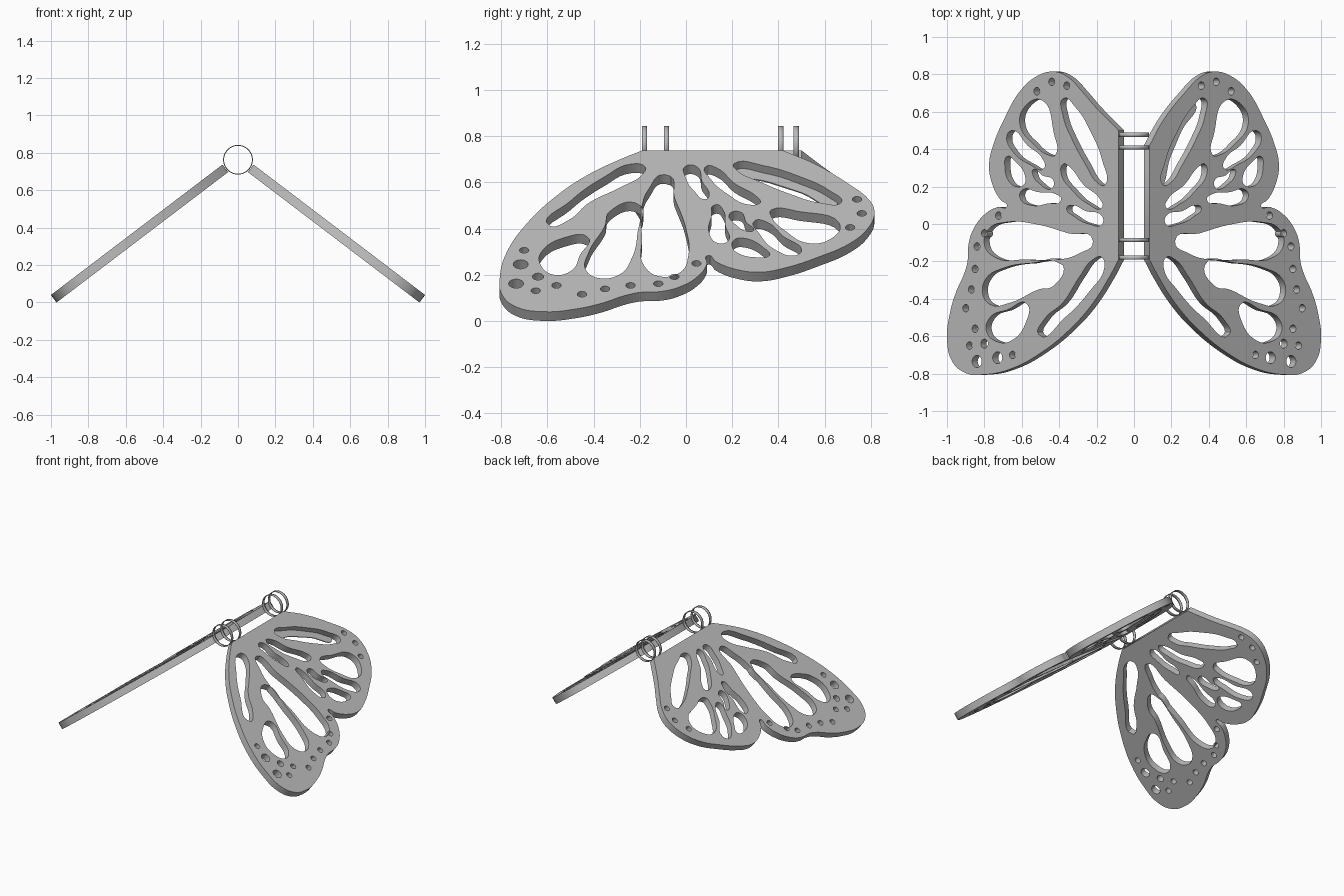
import bpy
import bmesh
from math import atan, sin, cos, tau
from mathutils import Matrix

SLOPE = atan(0.76)
HINGE_X, HINGE_Z = 0.083, 0.737
THICKNESS = 0.05

cube = bpy.data.objects.get("Cube")
if cube:
    bpy.data.objects.remove(cube, do_unlink=True)

grey = bpy.data.materials.new("plain grey")
grey.use_nodes = True
grey.diffuse_color = (0.5, 0.5, 0.5, 1)
grey.node_tree.nodes["Principled BSDF"].inputs["Base Color"].default_value = (0.5, 0.5, 0.5, 1)


def add_mesh(name, mesh):
    """Link a mesh object, colour it and smooth its gentle bends."""
    mesh.materials.clear()
    mesh.materials.append(grey)
    obj = bpy.data.objects.new(name, mesh)
    bpy.context.collection.objects.link(obj)
    bpy.ops.object.select_all(action='DESELECT')
    obj.select_set(True)
    bpy.context.view_layer.objects.active = obj
    bpy.ops.object.shade_smooth_by_angle(angle=0.6)
    return obj


def add_loop(curve, points, side):
    """Add a smooth closed loop of (along, outward) points in hundredths."""
    spline = curve.splines.new('BEZIER')
    spline.bezier_points.add(len(points) - 1)
    spline.use_cyclic_u = True
    spline.resolution_u = 6
    for knot, (along, out) in zip(spline.bezier_points, points):
        across = side * (out / 100 - HINGE_X) / cos(SLOPE)
        knot.co = (across, along / 100, 0)
        corner = abs(across) < 0.001
        kind = 'VECTOR' if corner else 'AUTO'
        knot.handle_left_type = knot.handle_right_type = kind


def add_sheet(name, loops, side, depth, thickness):
    """Fill nested loops into a sloping plate, sunk below the wing's top face."""
    curve = bpy.data.curves.new(name + " outline", 'CURVE')
    curve.dimensions = '2D'
    curve.fill_mode = 'BOTH'
    curve.extrude = thickness / 2
    for loop in loops:
        add_loop(curve, loop, side)
    source = bpy.data.objects.new(name + " source", curve)
    bpy.context.collection.objects.link(source)
    bpy.context.view_layer.update()
    graph = bpy.context.evaluated_depsgraph_get()
    mesh = bpy.data.meshes.new_from_object(source.evaluated_get(graph))
    bpy.data.objects.remove(source, do_unlink=True)
    # Weld the caps to the rim so that the plate is solid
    bm = bmesh.new()
    bm.from_mesh(mesh)
    bmesh.ops.remove_doubles(bm, verts=bm.verts, dist=0.0001)
    bmesh.ops.recalc_face_normals(bm, faces=bm.faces)
    bm.to_mesh(mesh)
    bm.free()
    mesh.name = name
    obj = add_mesh(name, mesh)
    drop = depth + thickness / 2
    obj.rotation_euler.y = side * SLOPE
    obj.location = (side * (HINGE_X - sin(SLOPE) * drop), 0, HINGE_Z - cos(SLOPE) * drop)
    return obj


def dot(along, out, radius):
    """Round hole, kept circular in the plane of the wing."""
    return [(along + radius * cos(i * tau / 6),
             out + radius * cos(SLOPE) * sin(i * tau / 6)) for i in range(6)]


# Wing edge: scalloped rim from the rear tip round to the front corner
rim = [(70, 27), (79, 36), (81.5, 43), (79, 52), (71, 61), (57, 69), (43, 75),
       (32, 77.5), (22, 76), (13, 71.5), (9.5, 68), (9, 73), (5, 80), (-3, 86),
       (-11, 88.5), (-20, 89), (-27, 91), (-36, 95), (-48, 98.5), (-61, 100),
       (-73, 97.5), (-79.5, 90.5), (-80.5, 80), (-77.5, 66), (-69, 50),
       (-56, 34), (-43, 22.5), (-28, 13), (-19, 8.3)]
root = {1: [(42, 8.3), (56, 16)], -1: [(50, 8.3), (63, 21)]}

# Large openings of the front half
front_openings = [
    [(-59, 51), (-50, 37), (-35, 23), (-24, 16), (-18, 17), (-19, 22),
     (-28, 29), (-42, 38), (-51, 48)],
    [(-43, 57), (-53, 58), (-62, 65), (-63, 73), (-57, 79), (-50, 77), (-46, 68)],
    [(-22, 38), (-33, 43), (-35, 51), (-42, 66), (-43, 77), (-37, 81),
     (-29, 79), (-24, 71), (-21, 55)],
    [(-9, 22), (-16, 30), (-19, 40), (-19, 58), (-18, 74), (-11, 80),
     (-3, 78), (1, 68), (0, 53), (-5, 35)],
]

# Veined openings of the rear half
leading_slot = [(21, 15.5), (34, 17), (49, 23), (62, 31), (67, 38), (58, 38),
                (45, 33), (32, 26), (22, 19.5)]
rear_openings = [
    leading_slot,
    [(66, 49), (62, 59), (53, 61), (43, 54), (37, 46), (37, 42), (49, 43)],
    [(9, 17), (13, 18), (21, 27), (31, 35), (32, 38), (27, 39), (18, 33), (11, 25)],
    [(0, 17), (4, 17), (7, 26), (10, 33), (8.5, 36), (4, 32), (0, 24)],
    [(13, 39), (16, 42), (17, 51), (18, 60), (14, 61), (10, 55), (11, 46)],
    [(21, 59), (24, 58), (34, 64), (36, 68), (30, 69), (23, 67), (20, 63)],
    [(30, 48), (35, 49), (42, 57), (50, 65), (47, 68), (39, 65), (32, 56)],
    [(19, 44), (23, 43), (26, 49), (29, 54), (26, 54), (22, 51)],
]

# Small round spots along the rim
small_spots = [(4.5, 72.5), (-5, 80), (-12, 84), (-24, 85), (-35, 87), (-45, 90),
               (-56, 85), (-65, 88), (-70, 65), (74, 36), (76, 44), (71, 52)]
spots = [dot(a, o, 2) for a, o in small_spots]
spots += [dot(-64, 80, 2.4), dot(-71.5, 73, 3.2), dot(-73.5, 84, 3.2)]

# Two wings sloping down from the hinge
openings = front_openings + rear_openings + spots
for side, name in ((1, "left wing"), (-1, "right wing")):
    add_sheet(name, [root[side] + rim] + openings, side, 0, THICKNESS)

# Sunken web along the leading slot of one wing
web = [(20, 15), (34, 16), (49, 22), (62, 30), (65, 35), (50, 28), (36, 22)]
add_sheet("slot web", [web], 1, 0.04, 0.006)

# Hinge rings, thin bands around the long axis
for number, along in enumerate((-0.18, -0.085, 0.41, 0.477), 1):
    bm = bmesh.new()
    bmesh.ops.create_cone(bm, cap_ends=False, segments=64, radius1=0.077,
                          radius2=0.077, depth=0.022,
                          matrix=Matrix.Rotation(tau / 4, 4, 'X'))
    bmesh.ops.recalc_face_normals(bm, faces=bm.faces)
    mesh = bpy.data.meshes.new("hinge ring")
    bm.to_mesh(mesh)
    bm.free()
    ring = add_mesh(f"hinge ring {number}", mesh)
    ring.location = (0, along, 0.763)
    wall = ring.modifiers.new("wall", 'SOLIDIFY')
    wall.thickness = 0.005
    wall.offset = 0
